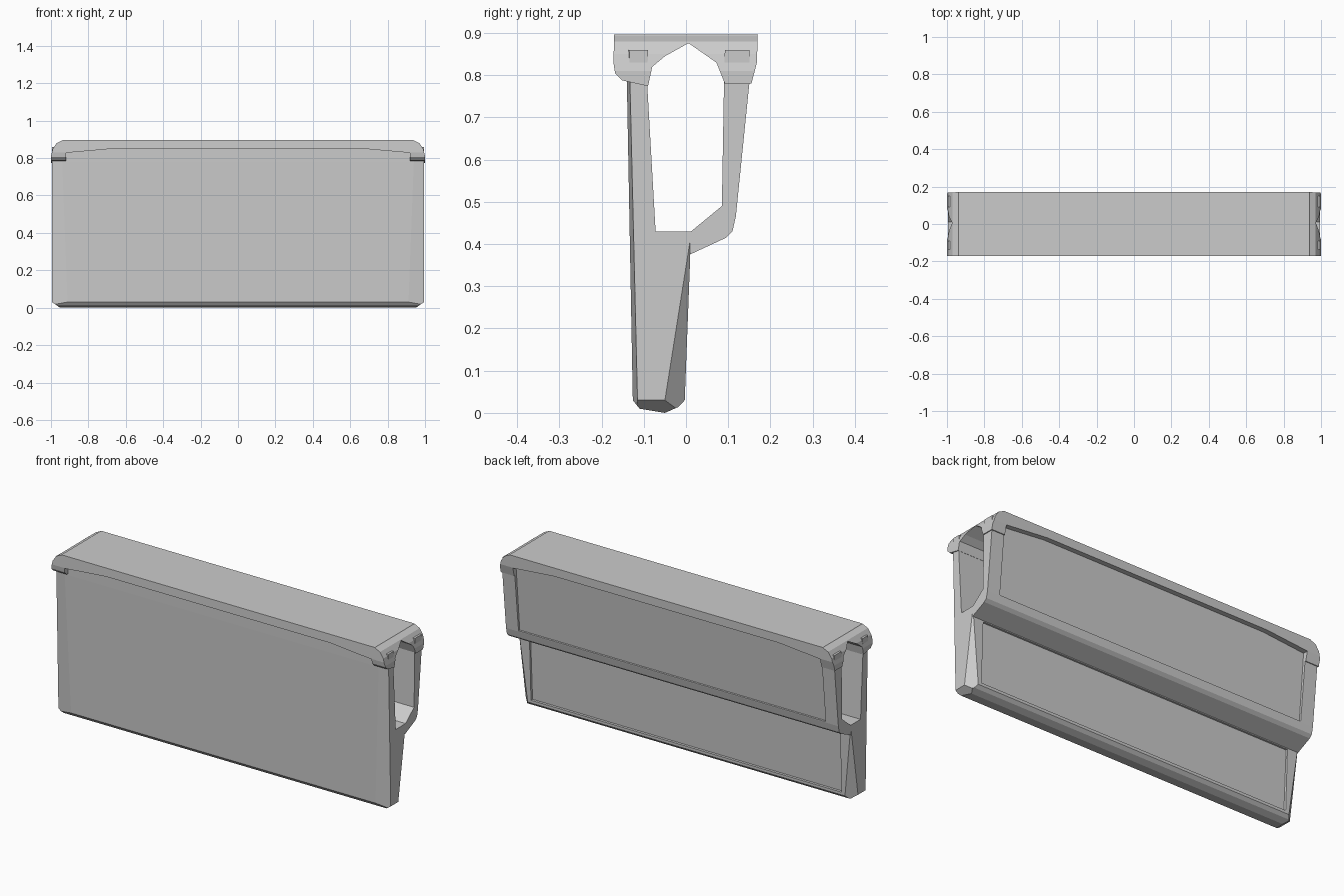
import bpy, bmesh
from mathutils import Vector

if "Cube" in bpy.data.objects:
    bpy.data.objects.remove(bpy.data.objects["Cube"])


def prism(name, pts, lo, hi, axis='X'):
    """Extrude a 2D outline: (y, z) points along X or (x, z) points along Y."""
    bm = bmesh.new()
    if axis == 'X':
        place = lambda p, t: (t, p[0], p[1])
    else:
        place = lambda p, t: (p[0], t, p[1])
    a = [bm.verts.new(place(p, lo)) for p in pts]
    b = [bm.verts.new(place(p, hi)) for p in pts]
    n = len(pts)
    bm.faces.new(a)
    bm.faces.new(b[::-1])
    for i in range(n):
        j = (i + 1) % n
        bm.faces.new((a[i], b[i], b[j], a[j]))
    bmesh.ops.recalc_face_normals(bm, faces=bm.faces)
    me = bpy.data.meshes.new(name)
    bm.to_mesh(me)
    bm.free()
    ob = bpy.data.objects.new(name, me)
    bpy.context.collection.objects.link(ob)
    return ob


def combine(ob, cutter, op='DIFFERENCE'):
    """Apply a boolean and remove the helper."""
    m = ob.modifiers.new("cut", 'BOOLEAN')
    m.operation, m.object, m.solver = op, cutter, 'EXACT'
    bpy.context.view_layer.objects.active = ob
    bpy.ops.object.modifier_apply(modifier=m.name)
    bpy.data.objects.remove(cutter, do_unlink=True)


def chamfer_ends(ob, p, q, r):
    """Slice both ends with the plane through three points, mirrored in x."""
    for s in (1, -1):
        a, b, c = (Vector((s * v[0], v[1], v[2])) for v in (p, q, r))
        no = (b - a).cross(c - a).normalized()
        if no.dot(Vector((0, -0.04, 0.4)) - a) > 0:
            no = -no
        bm = bmesh.new()
        bm.from_mesh(ob.data)
        res = bmesh.ops.bisect_plane(bm, geom=bm.verts[:] + bm.edges[:] + bm.faces[:],
                                     plane_co=a, plane_no=no, clear_outer=True)
        edges = [e for e in res['geom_cut'] if isinstance(e, bmesh.types.BMEdge)]
        bmesh.ops.holes_fill(bm, edges=edges, sides=0)
        bmesh.ops.recalc_face_normals(bm, faces=bm.faces)
        bm.to_mesh(ob.data)
        bm.free()


# Front panel and lower body
body = prism("front_body", [
    (-0.14, 0.86), (-0.14, 0.78), (-0.126, 0.03), (-0.11, 0.01), (-0.05, 0.0),
    (-0.018, 0.014), (-0.003, 0.03), (0.01, 0.37), (0.01, 0.43),
    (-0.072, 0.43), (-0.092, 0.78), (-0.09, 0.86)], -0.995, 0.995)
chamfer_ends(body, (0.91, -0.1262, 0.03), (0.94, -0.14, 0.78), (1.0, -0.132, 0.78))
chamfer_ends(body, (0.995, 0.01, 0.41), (0.995, -0.05, 0.03), (0.95, -0.003, 0.03))
chamfer_ends(body, (0.995, 0, 0.03), (0.995, -0.1, 0.03), (0.96, 0, 0.006))
combine(body, prism("cutter", [(-0.016, 0.045), (0.1, 0.045), (0.1, 0.37),
                               (0.0, 0.37)], -0.93, 0.93))

# Back wall of the through channel, with its sloping shelf
back = prism("back_wall", [
    (0.009, 0.375), (0.095, 0.415), (0.11, 0.43), (0.118, 0.465), (0.15, 0.78),
    (0.15, 0.86), (0.092, 0.86), (0.09, 0.78), (0.085, 0.49),
    (0.012, 0.43), (0.009, 0.43)], -0.995, 0.995)
combine(back, prism("cutter", [(0.108, 0.47), (0.3, 0.47), (0.3, 0.9),
                               (0.146, 0.9)], -0.92, 0.92))

# Top cap: arched underside, rounded ends, raised lip between the end brackets
cap = prism("top_cap", [
    (-0.17, 0.896), (-0.172, 0.83), (-0.168, 0.805), (-0.152, 0.788),
    (-0.09, 0.774), (-0.08, 0.82), (-0.05, 0.845), (0.006, 0.876),
    (0.072, 0.83), (0.092, 0.78), (0.155, 0.78), (0.168, 0.83),
    (0.17, 0.896)], -1.0, 1.0)
half = [(1.0, 0.7), (1.0, 0.81), (0.99, 0.85), (0.97, 0.88), (0.94, 0.894), (0.92, 0.92)]
combine(cap, prism("cutter", half + [(-x, z) for x, z in half[::-1]], -0.3, 0.3, 'Y'),
        'INTERSECT')
under = [(0.92, 0.7), (0.92, 0.828), (0.67, 0.85)]
under += [(-x, z) for x, z in under[::-1]]
combine(cap, prism("cutter", under, -0.3, -0.13, 'Y'))
combine(cap, prism("cutter", under, 0.135, 0.3, 'Y'))
